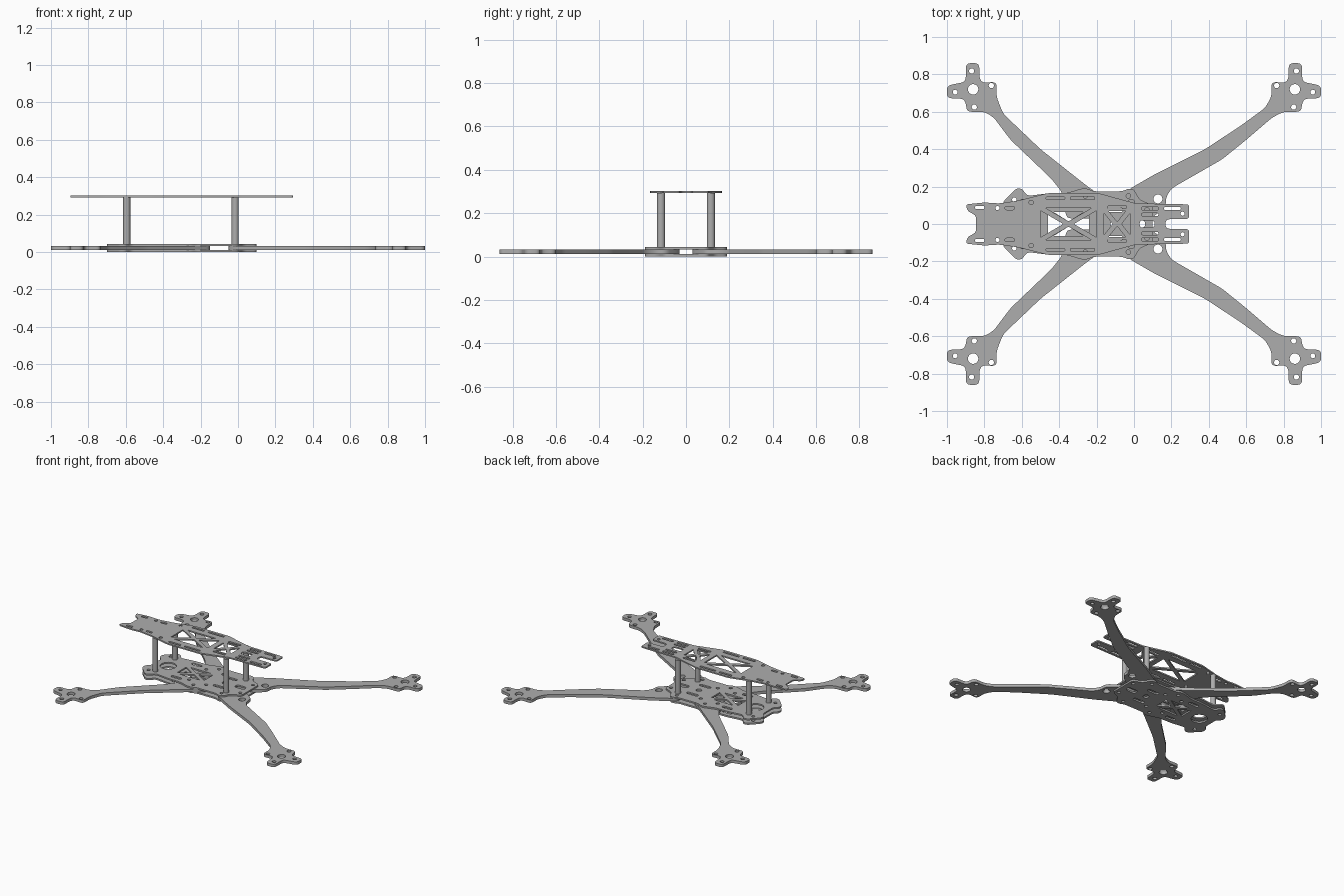
import bpy
from math import sin, cos, tau
from mathutils import Vector

if "Cube" in bpy.data.objects:
    bpy.data.objects.remove(bpy.data.objects["Cube"])

grey = bpy.data.materials.new("carbon_grey")
grey.use_nodes = True
grey.diffuse_color = (0.42, 0.42, 0.42, 1)
grey.node_tree.nodes["Principled BSDF"].inputs["Base Color"].default_value = (0.42, 0.42, 0.42, 1)


def rounded(points, radius):
    """Round every corner of a closed outline."""
    pts = [Vector(p) for p in points]
    out = []
    for i, p in enumerate(pts):
        ends = []
        for q in (pts[i - 1], pts[(i + 1) % len(pts)]):
            edge = q - p
            ends.append(p + edge.normalized() * min(radius, edge.length * 0.45))
        a, b = ends
        for k in range(5):
            t = k / 4
            out.append(a * (1 - t) ** 2 + p * 2 * t * (1 - t) + b * t * t)
    return out


def circle(x, y, r, sides=20):
    return [(x + r * cos(tau * i / sides), y + r * sin(tau * i / sides)) for i in range(sides)]


def slot(x0, x1, y, w):
    return rounded([(x0, y - w), (x1, y - w), (x1, y + w), (x0, y + w)], w)


def flip(shape):
    return [(x, -y) for x, y in shape]


def both(shapes):
    return shapes + [flip(s) for s in shapes]


def symmetric(half):
    """Complete an outline whose first and last points lie on the centre line."""
    return half + flip(half[1:-1])[::-1]


def finish(obj):
    obj.data.materials.clear()
    obj.data.materials.append(grey)
    bpy.ops.object.shade_smooth_by_angle(angle=0.6)


def plate(name, outline, holes, z0, z1):
    """Flat sheet with holes, cut from closed splines."""
    curve = bpy.data.curves.new(name, "CURVE")
    curve.dimensions = "2D"
    curve.fill_mode = "BOTH"
    curve.extrude = (z1 - z0) / 2
    for loop in [outline] + holes:
        spline = curve.splines.new("POLY")
        spline.points.add(len(loop) - 1)
        for point, (x, y) in zip(spline.points, loop):
            point.co = (x, y, 0, 1)
        spline.use_cyclic_u = True
    obj = bpy.data.objects.new(name, curve)
    bpy.context.collection.objects.link(obj)
    obj.location.z = (z0 + z1) / 2
    bpy.ops.object.select_all(action="DESELECT")
    obj.select_set(True)
    bpy.context.view_layer.objects.active = obj
    bpy.ops.object.convert(target="MESH")
    finish(bpy.context.object)


def truss(x0, x1, h, bar):
    """Four triangular windows around a crossed brace."""
    c = (x0 + x1) / 2
    side = [(x0 + 2 * bar, h), (x1 - 2 * bar, h), (c, bar)]
    left = [(x0, h - bar), (x0, bar - h), (c - 2 * bar, 0)]
    right = [(2 * c - x, y) for x, y in left]
    return [rounded(s, 0.006) for s in (side, flip(side), left, right)]


# Heights of the stacked sheets
BASE, ARM, DECK, ROOF, TOP = 0.0, 0.012, 0.033, 0.044, 0.292

# Motor pad, relative to its centre
MX, MY = 0.86, 0.72
pad = [(-.125, -.04), (-.125, .04), (-.05, .035), (-.033, .06), (-.033, .14),
       (.038, .14), (.04, .04), (.14, .02), (.14, -.047), (.055, -.05),
       (.04, -.07), (.033, -.12), (-.06, -.12)]
pad_holes = [(0, 0, .028), (.008, .098, .014), (.096, -.015, .013),
             (-.006, -.095, .014), (-.097, .02, .014)]

# Arm edges from the hub to the pad and back again
arms = {
    "left": (1, [(-.05, .03), (-.05, .16), (-.02, .19), (.11, .265), (.38, .40), (.57, .525), (.70, .62)],
             [(.74, .57), (.60, .45), (.47, .345), (.20, .19), (.17, .14), (.17, .09), (.09, .03)],
             [(.128, .134, .024)]),
    "right": (-1, [(-.15, .03), (-.15, .13), (-.26, .21), (-.50, .40), (-.70, .59)],
              [(-.75, .57), (-.66, .45), (-.55, .345), (-.44, .24), (-.385, .17), (-.36, .03)],
              []),
}
for name, (s, outer, inner, extra) in arms.items():
    outline = outer + [(s * (MX + x), MY + y) for x, y in pad] + inner
    outline = rounded(outline, 0.025)
    holes = [circle(s * (MX + x), MY + y, r) for x, y, r in pad_holes]
    holes += [circle(*h) for h in extra]
    plate("back_" + name + "_arm", outline, holes, ARM, DECK)
    plate("front_" + name + "_arm", flip(outline), [flip(h) for h in holes], ARM, DECK)

# Two lower sheets that clamp the arms
hub = symmetric([(-.67, 0), (-.67, .06), (-.70, .08), (-.70, .12), (-.63, .19), (-.60, .19),
                 (-.57, .15), (-.45, .165), (-.36, .165), (-.28, .19), (-.25, .19), (-.22, .175),
                 (-.06, .175), (-.03, .19), (0, .185), (.03, .13), (.10, .10), (.10, 0)])
hub_holes = both([circle(x, y, .012) for x, y in
                  [(-.26, .15), (-.03, .15), (-.33, .10), (-.19, .10), (-.64, .13), (.07, .075)]])
hub_holes += both([slot(-.46, -.38, .12, .012), slot(-.15, -.06, .075, .012)])
hub_holes += [circle(-.57, 0, .055), circle(-.105, 0, .02), slot(-.02, .06, 0, .02)]
hub_holes += truss(-.46, -.24, .065, .014)
plate("bottom_plate", rounded(hub, 0.02), hub_holes, BASE, ARM)
plate("middle_plate", rounded(hub, 0.02), hub_holes, DECK, ROOF)

# Upper deck with braced windows and a forked end
deck = symmetric([(-.845, 0), (-.845, .045), (-.89, .07), (-.90, .105), (-.80, .115), (-.72, .11),
                  (-.62, .125), (-.46, .165), (-.19, .165), (.01, .11), (.295, .105),
                  (.295, .028), (.175, .025), (.165, 0)])
deck_holes = both([slot(-.47, -.37, .138, .008), slot(-.34, -.21, .138, .008),
                   slot(-.14, -.04, .09, .008), slot(.04, .13, .083, .009),
                   slot(.16, .25, .083, .009), slot(.04, .13, .05, .008),
                   slot(-.85, -.80, .088, .009), slot(-.69, -.64, .085, .009),
                   circle(.26, .055, .011), circle(-.73, .085, .011), circle(-.55, .115, .012)])
deck_holes += truss(-.50, -.20, .085, .014) + truss(-.16, -.02, .07, .012)
deck_holes += [slot(.03, .11, 0, .02)]
plate("top_plate", rounded(deck, 0.015), deck_holes, TOP, TOP + .01)

# Standoff posts
for end, x in (("right", -.595), ("left", -.015)):
    for face, y in (("front", -.115), ("back", .115)):
        bpy.ops.mesh.primitive_cylinder_add(vertices=24, radius=.019, depth=TOP - ROOF,
                                            location=(x, y, (TOP + ROOF) / 2))
        bpy.context.object.name = face + "_" + end + "_post"
        finish(bpy.context.object)
